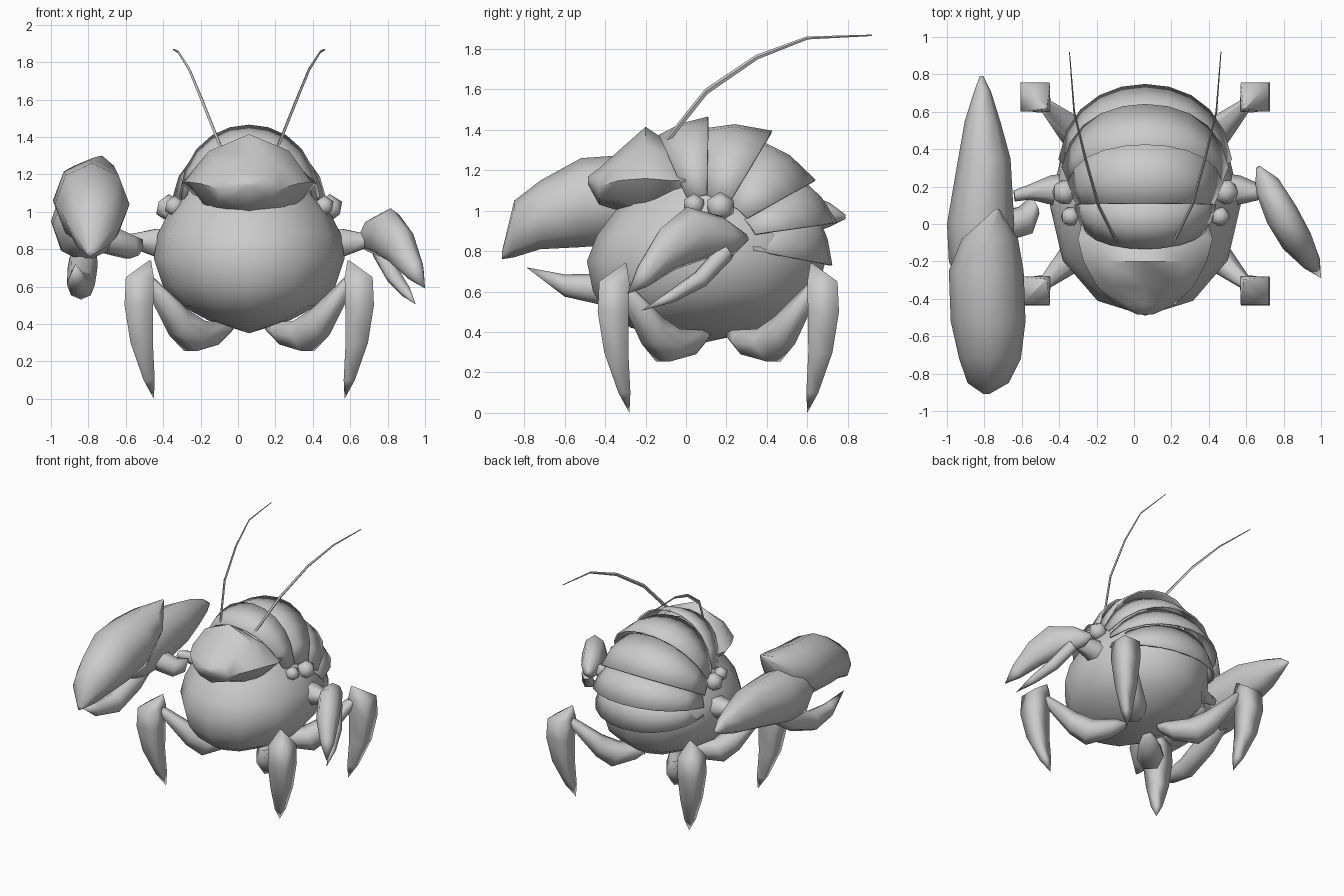
import bpy, bmesh, math
from mathutils import Vector

cube = bpy.data.objects.get("Cube")
if cube:
    bpy.data.objects.remove(cube, do_unlink=True)

mat = bpy.data.materials.new("shell_grey")
mat.use_nodes = True
GREY = (0.6, 0.6, 0.6, 1)
mat.diffuse_color = GREY
mat.node_tree.nodes["Principled BSDF"].inputs["Base Color"].default_value = GREY

CX, CY = 0.06, 0.16      # centre of the body and the leg ring
X, Y, Z = Vector((1, 0, 0)), Vector((0, 1, 0)), Vector((0, 0, 1))


def finish(name, bm, angle):
    bmesh.ops.recalc_face_normals(bm, faces=bm.faces)
    me = bpy.data.meshes.new(name)
    bm.to_mesh(me)
    bm.free()
    ob = bpy.data.objects.new(name, me)
    bpy.context.collection.objects.link(ob)
    me.materials.append(mat)
    bpy.ops.object.select_all(action="DESELECT")
    ob.select_set(True)
    bpy.context.view_layer.objects.active = ob
    bpy.ops.object.shade_smooth_by_angle(angle=math.radians(angle))
    return ob


def power(value, e):
    return math.copysign(abs(value) ** e, value)


def loft(name, path, sides=8, frame=None, angle=75, pinch=1):
    """Skin rings given as (x, y, z, half width, half height)."""
    if frame is None:
        d = (Vector(path[-1][:3]) - Vector(path[0][:3])).normalized()
        u = d.cross(Z).normalized()
        frame = (u, u.cross(d))
    u, v = frame
    bm = bmesh.new()
    rings = []
    for x, y, z, a, b in path:
        ring = []
        for i in range(sides):
            t = math.tau * i / sides
            ring.append(bm.verts.new(Vector((x, y, z)) + u * a * power(math.cos(t), pinch)
                                     + v * b * power(math.sin(t), pinch)))
        rings.append(ring)
    for r, s in zip(rings, rings[1:]):
        for i in range(sides):
            j = (i + 1) % sides
            bm.faces.new((r[i], r[j], s[j], s[i]))
    bm.faces.new(rings[0])
    bm.faces.new(rings[-1])
    bmesh.ops.remove_doubles(bm, verts=bm.verts, dist=0.0015)
    return finish(name, bm, angle)


# Round body: height, half width, front and back
body = [(.35, 0, .1, .1), (.42, .22, -.27, .42), (.5, .37, -.4, .55), (.6, .46, -.46, .65),
        (.75, .51, -.49, .69), (.88, .49, -.44, .68), (1, .43, -.35, .6),
        (1.12, .34, -.24, .5), (1.25, .22, -.13, .38), (1.35, .08, -.05, .2)]
loft("body", [(CX, (f + b) / 2, z, w, (b - f) / 2) for z, w, f, b in body], 12, (X, Y), 60)

# Peaked hood over the face
head = [(-.485, 1.15, .04, .02), (-.43, 1.12, .16, .09), (-.33, 1.15, .26, .15),
        (-.2, 1.16, .33, .255), (-.08, 1.15, .36, .185), (0, 1.15, .34, .11), (.03, 1.15, .26, .03)]
loft("head", [(CX, y, z, w, h) for y, z, w, h in head], 8, (X, Z), 60, 1.25)


# Overlapping back plates, squared across and flaring at the rear edge
def plate(index, a0, a1, r0, r1, width):
    bm = bmesh.new()
    rows = []
    steps = 10
    for k in range(3):
        t = k / 2
        a = math.radians(a0 + (a1 - a0) * t)
        r = r0 + (r1 - r0) * t
        row = []
        for i in range(steps + 1):
            p = math.radians(-78 + 156 * i / steps)
            c = r * math.cos(p) ** .62
            row.append(bm.verts.new((CX + width * math.sin(p) * r / r1,
                                     .1 + c * math.cos(a), .85 + c * math.sin(a))))
        rows.append(row)
    for r, s in zip(rows, rows[1:]):
        for i in range(steps):
            bm.faces.new((r[i], r[i + 1], s[i + 1], s[i]))
    ob = finish("back_plate_%d" % index, bm, 40)
    mod = ob.modifiers.new("thickness", "SOLIDIFY")
    mod.thickness = .012
    mod.offset = 0


plates = [(114, 89, .57, .61, .38), (93, 59, .55, .63, .42), (62, 29, .56, .615, .45),
          (33, 8, .56, .65, .47), (13, -11, .56, .63, .46)]
for n, p in enumerate(plates, 1):
    plate(n, *p)

# Antennae and eye beads, mirrored about the body
for side, sx in (("right", -1), ("left", 1)):
    feeler = [(.15, -.1, 1.34, .014), (.25, .1, 1.59, .014), (.32, .35, 1.76, .012),
              (.38, .6, 1.855, .008), (.405, .92, 1.868, .004)]
    loft(side + "_antenna", [(CX + sx * x, y, z, r * .6, r) for x, y, z, r in feeler], 4, angle=30)
    for part, x, y, z, r in (("eye", .43, .17, 1.02, .075), ("small_eye", .4, .04, 1.03, .057)):
        bm = bmesh.new()
        bmesh.ops.create_icosphere(bm, subdivisions=1, radius=r)
        bmesh.ops.translate(bm, verts=bm.verts, vec=(CX + sx * x, y, z))
        finish(side + "_" + part, bm, 50)

# Four legs, each a spindle thigh and a curved spike
thigh = [(.1, .06, .38, .03), (.17, .12, .35, .075), (.29, .25, .335, .1),
         (.38, .33, .41, .085), (.54, .48, .63, .035)]
spike = [(.53, .46, .74, .005), (.585, .515, .65, .075), (.59, .52, .5, .077),
         (.575, .505, .3, .06), (.535, .465, .1, .03), (.51, .44, 0, 0)]
diag = (Vector((1, 1, 0)).normalized(), Vector((-1, 1, 0)).normalized())
for end, sy in (("front", -1), ("back", 1)):
    for side, sx in (("right", -1), ("left", 1)):
        tag = end + "_" + side
        loft(tag + "_thigh", [(CX + sx * x, CY + sy * y, z, r, r) for x, y, z, r in thigh], 6)
        loft(tag + "_spike", [(CX + sx * x, CY + sy * y, z, r * 1.41, r * 1.41)
                              for x, y, z, r in spike], 4, diag, 100)

# Tapered arm stubs
for side, sx in (("right", -1), ("left", 1)):
    stub = [(.42, .18, .83, .09, .09), (.5, .18, .835, .08, .085),
            (.62, .17, .845, .04, .045), (.7, .15, .85, .03, .03)]
    loft(side + "_arm", [(CX + sx * x, y, z, a, b) for x, y, z, a, b in stub], 6)

# Small claw on the left
loft("left_claw", [(.665, .3, .87, .015, .02), (.71, .21, .88, .07, .1), (.79, .05, .89, .09, .14),
                   (.87, -.09, .81, .085, .11), (.95, -.21, .68, .05, .06), (1, -.29, .59, 0, 0)], 8)
loft("left_claw_finger", [(.75, .2, .8, .04, .05), (.83, .07, .66, .045, .045),
                          (.9, -.08, .57, .03, .03), (.95, -.22, .505, 0, 0)], 6)

# Large claw on the right
upright = (X, Z)
loft("right_claw_wrist", [(-.53, .1, .81, .05, .05), (-.58, .02, .81, .08, .07),
                          (-.75, -.02, .87, .09, .09)], 6)
loft("right_claw_palm", [(-.815, .79, .97, .01, .01), (-.81, .71, .98, .045, .06),
                         (-.81, .55, .98, .095, .12), (-.8, .35, .98, .14, .17),
                         (-.82, 0, .95, .18, .22), (-.82, -.2, .93, .17, .2), (-.8, -.4, .95, .1, .1)],
     8, upright)
loft("right_claw_upper", [(-.73, .08, 1.29, .01, .01), (-.77, -.08, 1.14, .15, .15),
                          (-.79, -.25, 1.06, .2, .22), (-.78, -.52, 1.04, .2, .22),
                          (-.77, -.72, .98, .165, .17), (-.78, -.85, .91, .11, .14),
                          (-.79, -.91, .78, .015, .02)], 8, upright)
loft("right_claw_finger", [(-.82, .1, .85, .06, .06), (-.83, -.15, .71, .08, .09), (-.84, -.4, .61, .075, .08),
                           (-.86, -.6, .63, .05, .055), (-.87, -.79, .72, 0, 0)], 8, upright)
